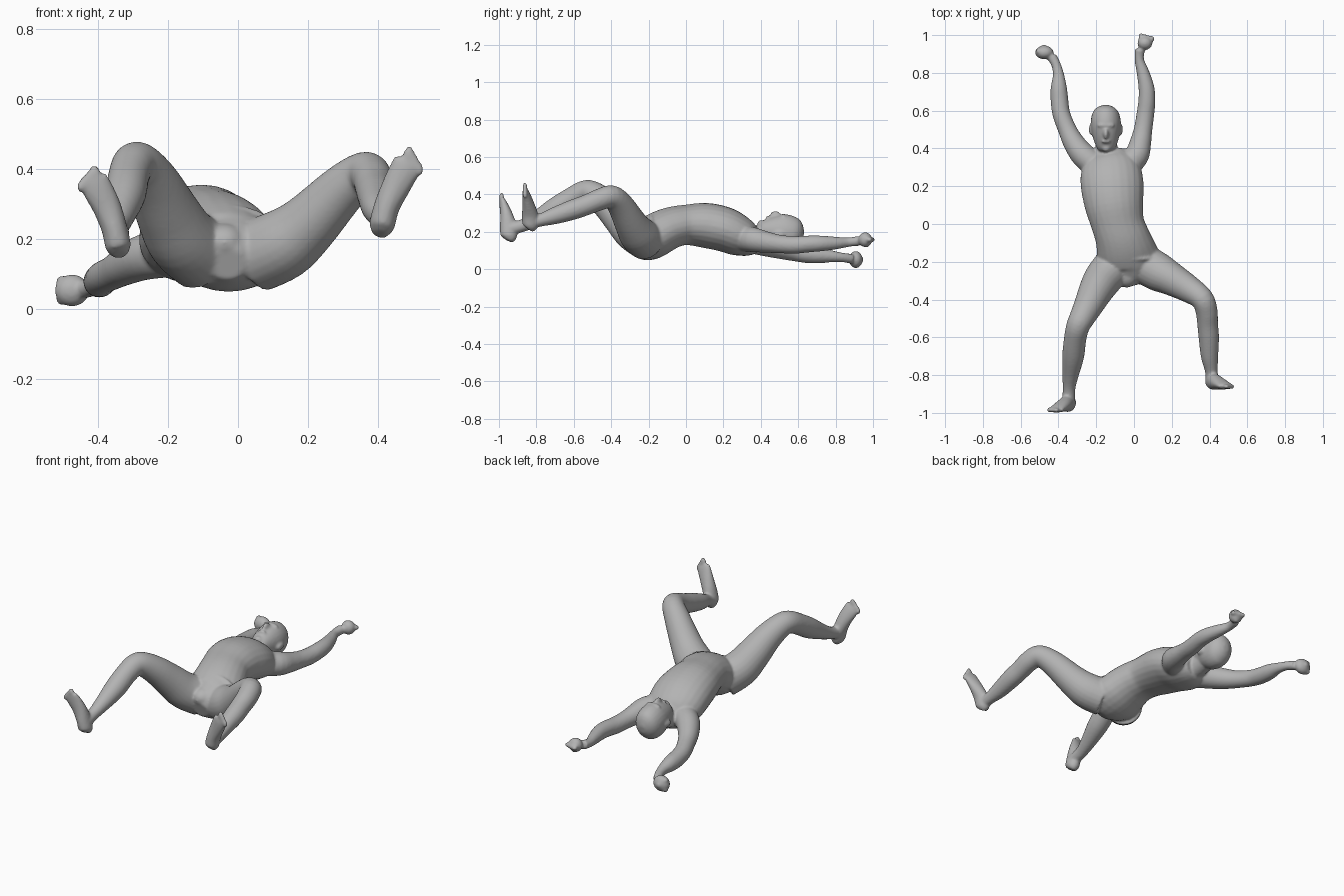
import bpy, bmesh, math
from mathutils import Vector, Matrix

bm = bmesh.new()
SIDES = 24


def catmull(p0, p1, p2, p3, t):
    return [0.5 * (2 * b + (c - a) * t + (2 * a - 5 * b + 4 * c - d) * t * t
                   + (3 * b - a - 3 * c + d) * t ** 3)
            for a, b, c, d in zip(p0, p1, p2, p3)]


def loft(sections, up=(0, 0, 1)):
    """Closed tube through (x, y, z, half width[, half height]) sections."""
    s = [tuple(p) if len(p) == 5 else (*p, p[3]) for p in sections]
    n, pts = len(s), []
    for i in range(n - 1):
        for k in range(4):
            pts.append(catmull(s[max(i - 1, 0)], s[i], s[i + 1], s[min(i + 2, n - 1)], k / 4))
    pts.append(s[-1])
    up, rings = Vector(up), []
    for i, p in enumerate(pts):
        a, b = pts[max(i - 1, 0)], pts[min(i + 1, len(pts) - 1)]
        tangent = (Vector(b[:3]) - Vector(a[:3])).normalized()
        side = tangent.cross(up).normalized()
        top = side.cross(tangent)
        rings.append([bm.verts.new(Vector(p[:3])
                      + side * p[3] * math.cos(2 * math.pi * j / SIDES)
                      + top * p[4] * math.sin(2 * math.pi * j / SIDES)) for j in range(SIDES)])
    for r, q in zip(rings, rings[1:]):
        for j in range(SIDES):
            k = (j + 1) % SIDES
            bm.faces.new((r[j], r[k], q[k], q[j]))
    bm.faces.new(rings[0][::-1])
    bm.faces.new(rings[-1])


def ball(centre, radii, spin=0.0, axis='Y'):
    m = (Matrix.Translation(centre) @ Matrix.Rotation(spin, 4, axis)
         @ Matrix.Diagonal((*radii, 1)))
    bmesh.ops.create_uvsphere(bm, u_segments=20, v_segments=12, radius=1, matrix=m)


def fist(centre, radii, forward, across):
    """Closed hand with four knuckles and a thumb."""
    c, f, a = Vector(centre), Vector(forward).normalized(), Vector(across).normalized()
    ball(c, radii)
    for i in range(4):
        ball(c + f * 0.03 + a * (i - 1.5) * 0.019, (0.016, 0.016, 0.014))
    ball(c + f * 0.008 + f.cross(a) * 0.027, (0.018, 0.014, 0.016))


def toes(big, small, lean):
    a, b = Vector(big), Vector(small)
    for i in range(5):
        r = 0.015 if i == 0 else 0.011 - 0.0005 * i
        ball(a.lerp(b, i / 4), (r, 0.013, 0.024 - 0.002 * i), lean)


# Torso from seat to collar
loft([(-.03, -.315, .13, .05, .05), (-.03, -.27, .145, .125, .092),
      (-.028, -.2, .162, .165, .115), (-.045, -.13, .2, .156, .115),
      (-.062, -.07, .225, .144, .11), (-.085, 0, .237, .14, .108),
      (-.105, .1, .235, .155, .12), (-.115, .2, .215, .166, .12),
      (-.122, .28, .18, .16, .11), (-.13, .34, .155, .13, .088),
      (-.138, .385, .145, .085, .06)])

# Neck and head
loft([(-.135, .32, .15, .065), (-.145, .4, .16, .058), (-.148, .47, .17, .055)])
loft([(-.145, .383, .218, .025, .018), (-.146, .4, .215, .047, .045),
      (-.148, .45, .205, .067, .078), (-.149, .52, .195, .08, .1),
      (-.15, .58, .187, .073, .09), (-.15, .612, .181, .05, .06),
      (-.15, .628, .178, .018, .022)])
ball((-.149, .478, .289), (.014, .03, .022))      # nose
ball((-.149, .522, .284), (.048, .012, .013))     # brow
ball((-.148, .437, .276), (.024, .010, .011))     # lips
ball((-.147, .40, .243), (.024, .018, .02))       # chin
for s in (-1, 1):
    ball((-.149 + s * .08, .5, .185), (.01, .03, .019))   # ears

# Arms and fists
loft([(-.19, .30, .16, .07), (-.265, .36, .148, .066), (-.318, .43, .125, .057),
      (-.353, .5, .105, .049), (-.384, .58, .09, .047), (-.394, .65, .08, .047),
      (-.398, .72, .075, .043), (-.4, .79, .068, .030), (-.413, .845, .062, .025),
      (-.435, .885, .056, .027)])
fist((-.475, .908, .052), (.05, .036, .046), (-1, .25, 0), (0, 0, 1))
loft([(-.05, .30, .165, .07), (.012, .36, .158, .066), (.034, .43, .145, .057),
      (.048, .5, .135, .049), (.06, .58, .13, .047), (.068, .65, .135, .045),
      (.066, .72, .138, .042), (.048, .8, .14, .034), (.028, .87, .145, .025),
      (.032, .925, .152, .027)])
fist((.058, .958, .158), (.04, .037, .04), (.25, 1, 0), (1, -.25, 0))

# Legs from hip to ankle
loft([(-.10, -.21, .15, .105), (-.16, -.285, .2, .102), (-.2, -.35, .27, .092),
      (-.24, -.43, .352, .078), (-.277, -.5, .405, .067), (-.298, -.545, .412, .062),
      (-.312, -.61, .38, .059), (-.322, -.7, .325, .058), (-.336, -.8, .268, .043),
      (-.344, -.87, .235, .034), (-.345, -.94, .215, .034)])
loft([(.05, -.21, .15, .105), (.13, -.255, .185, .102), (.2, -.292, .24, .088),
      (.3, -.35, .342, .071), (.362, -.398, .388, .061), (.384, -.46, .373, .058),
      (.39, -.53, .345, .055), (.396, -.6, .32, .054), (.4, -.7, .287, .046),
      (.41, -.78, .262, .034), (.412, -.835, .25, .034)])

# Feet with soles facing forward
loft([(-.338, -.955, .155, .02, .025), (-.342, -.948, .175, .036, .044),
      (-.354, -.95, .23, .037, .045), (-.375, -.96, .29, .041, .034),
      (-.403, -.976, .345, .044, .022), (-.415, -.985, .37, .042, .014)], up=(0, 1, 0))
toes((-.408, -.986, .388), (-.452, -.984, .347), -.3)
loft([(.406, -.842, .215, .02, .025), (.411, -.833, .235, .036, .042),
      (.425, -.834, .29, .037, .043), (.45, -.843, .345, .041, .033),
      (.478, -.855, .4, .044, .021), (.488, -.86, .42, .042, .014)], up=(0, 1, 0))
toes((.487, -.861, .442), (.522, -.861, .395), .3)

# Brief: front pouch and waistband ridge
ball((-.038, -.265, .19), (.065, .072, .055))
band = []
for i in range(9):
    x = -.15 + i * .03
    band.append((x, -.185 + .12 * (x + .03) ** 2,
                 .172 + .116 * math.sqrt(1 - ((x + .03) / .165) ** 2), .009))
loft(band, up=(0, 1, 0))

bmesh.ops.recalc_face_normals(bm, faces=bm.faces)
mesh = bpy.data.meshes.new("body")
bm.to_mesh(mesh)
bm.free()
body = bpy.data.objects.new("body", mesh)
bpy.context.collection.objects.link(body)

skin = bpy.data.materials.new("plain grey")
skin.diffuse_color = (0.45, 0.45, 0.45, 1)
mesh.materials.append(skin)

# Fuse the parts into one smooth skin
fuse = body.modifiers.new("fuse", 'REMESH')
fuse.mode = 'VOXEL'
fuse.voxel_size = 0.007
fuse.use_smooth_shade = True
soften = body.modifiers.new("soften", 'SMOOTH')
soften.factor = 0.5
soften.iterations = 6
